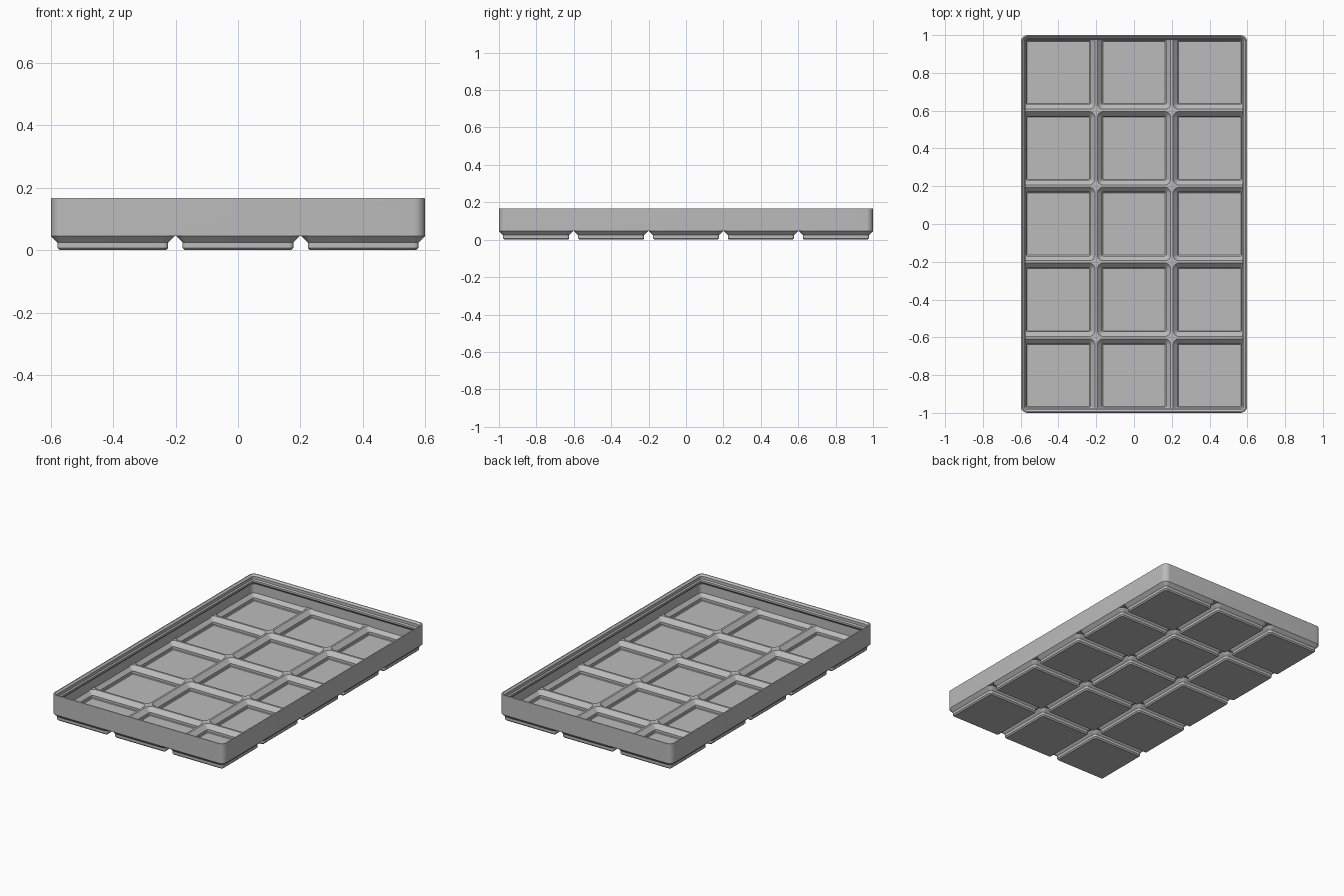
import bpy, bmesh, math

cube = bpy.data.objects.get("Cube")
if cube:
    bpy.data.objects.remove(cube, do_unlink=True)

# Sizes are in millimetres, scaled to the final model size
PITCH, COLS, ROWS, GAP = 42, 3, 5, 0.25
HX, HY = COLS * PITCH / 2 - GAP, ROWS * PITCH / 2 - GAP
CELL = PITCH / 2 - GAP
CORNER, WALL, HEIGHT = 3.75, 0.95, 17.6
SCALE = 1 / HY
SEGMENTS = 8


def ring(bm, cx, cy, hx, hy, r, z):
    """One rounded rectangle of vertices."""
    verts = []
    for quarter, (sx, sy) in enumerate([(1, 1), (-1, 1), (-1, -1), (1, -1)]):
        for i in range(SEGMENTS + 1):
            a = (quarter + i / SEGMENTS) * math.pi / 2
            x = cx + sx * (hx - r) + r * math.cos(a)
            y = cy + sy * (hy - r) + r * math.sin(a)
            verts.append(bm.verts.new((x * SCALE, y * SCALE, z * SCALE)))
    return verts


def loft(bm, cx, cy, hx, hy, profile):
    """Closed solid through (inset, z) steps, with corners shrinking to match."""
    rings = [ring(bm, cx, cy, hx - d, hy - d, max(CORNER - d, 0.4), z)
             for d, z in profile]
    for low, high in zip(rings, rings[1:]):
        for i in range(len(low)):
            j = (i + 1) % len(low)
            bm.faces.new((low[i], low[j], high[j], high[i]))
    bm.faces.new(rings[0][::-1])
    bm.faces.new(rings[-1])


def solid(name, profile, per_cell=False):
    bm = bmesh.new()
    if per_cell:
        for col in range(COLS):
            for row in range(ROWS):
                loft(bm, (col - (COLS - 1) / 2) * PITCH,
                     (row - (ROWS - 1) / 2) * PITCH, CELL, CELL, profile)
    else:
        loft(bm, 0, 0, HX, HY, profile)
    bmesh.ops.recalc_face_normals(bm, faces=bm.faces)
    mesh = bpy.data.meshes.new(name)
    bm.to_mesh(mesh)
    bm.free()
    ob = bpy.data.objects.new(name, mesh)
    bpy.context.collection.objects.link(ob)
    return ob


def combine(target, other, operation):
    """Apply a boolean, then discard the helper."""
    mod = target.modifiers.new(operation.title(), 'BOOLEAN')
    mod.operation, mod.object, mod.solver = operation, other, 'EXACT'
    bpy.context.view_layer.objects.active = target
    bpy.ops.object.modifier_apply(modifier=mod.name)
    bpy.data.objects.remove(other, do_unlink=True)


# Outer shell with a softened rim
tray = solid("tray", [(0, 4.75), (0, HEIGHT - 0.4), (0.12, HEIGHT - 0.15),
                      (0.4, HEIGHT)])

# Stepped square feet
feet = solid("feet", [(2.95, 0), (2.15, 0.8), (2.15, 2.6), (0, 4.75),
                      (0.3, 5.05)], per_cell=True)
combine(tray, feet, 'UNION')

# Hollows inside the feet, leaving sloped ribs between them
hollows = solid("hollow_cutter", [(3.5, 1.0), (3.1, 1.4), (3.1, 3.0),
                                  (0.4, 5.7), (0.4, 6.5)], per_cell=True)
limit = solid("hollow_limit", [(WALL, -1), (WALL, 9)])
combine(hollows, limit, 'INTERSECT')
combine(tray, hollows, 'DIFFERENCE')

# Main interior with the stepped stacking lip
room = solid("room_cutter", [(WALL, 5.7), (WALL, 11.15), (2.6, 12.8), (2.6, 14),
                             (1.9, 14.7), (1.9, 16.5), (0.8, HEIGHT),
                             (0.8, HEIGHT + 2)])
combine(tray, room, 'DIFFERENCE')

# Plain grey plastic
grey = bpy.data.materials.new("grey_plastic")
grey.use_nodes = True
colour = (0.5, 0.5, 0.5, 1)
grey.diffuse_color = colour
grey.node_tree.nodes["Principled BSDF"].inputs["Base Color"].default_value = colour
tray.data.materials.clear()
tray.data.materials.append(grey)
for face in tray.data.polygons:
    face.material_index = 0

# Smooth the rounded corners, keep the steps crisp
bpy.ops.object.select_all(action='DESELECT')
tray.select_set(True)
bpy.context.view_layer.objects.active = tray
bpy.ops.object.shade_smooth_by_angle(angle=math.radians(25))
